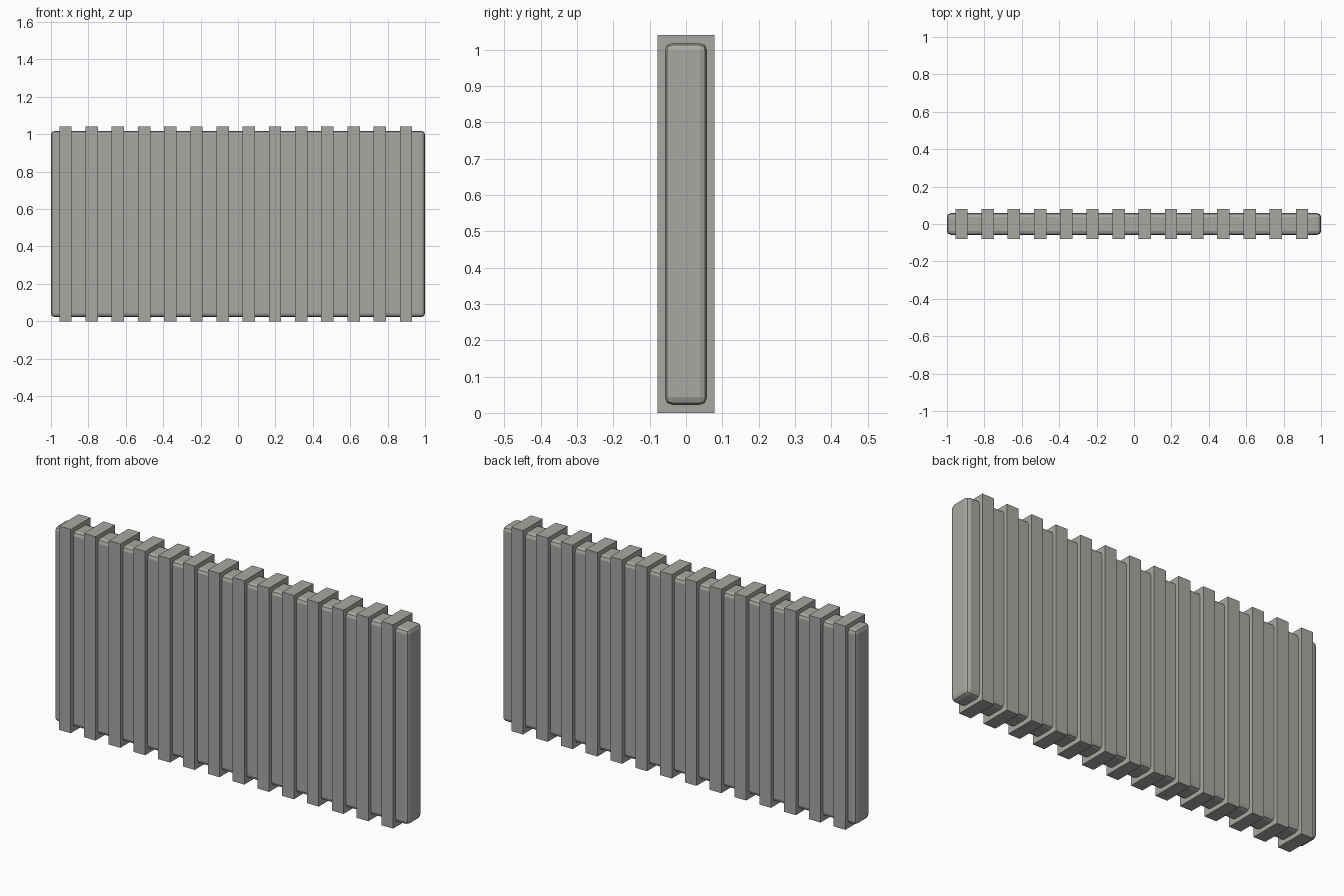
import bpy

# Remove the default object
cube = bpy.data.objects.get("Cube")
if cube:
    bpy.data.objects.remove(cube, do_unlink=True)

# Single grey metal
grey = bpy.data.materials.new("warm_grey")
grey.use_nodes = True
colour = (0.40, 0.39, 0.37, 1)
grey.diffuse_color = colour
grey.node_tree.nodes["Principled BSDF"].inputs["Base Color"].default_value = colour


def box(name, centre, size):
    bpy.ops.mesh.primitive_cube_add(size=1, location=centre)
    obj = bpy.context.object
    obj.name = name
    obj.scale = size
    bpy.ops.object.transform_apply(location=False, rotation=False, scale=True)
    obj.data.materials.append(grey)
    return obj


HEIGHT = 1.04

# Core panel with rounded edges
panel = box("core_panel", (0, 0, HEIGHT / 2), (2, 0.116, 0.996))
bevel = panel.modifiers.new("rounded_edges", "BEVEL")
bevel.width = 0.02
bevel.segments = 2

# Evenly spaced ribs that wrap around the panel
RIBS, SPACING, FIRST = 14, 0.14, -0.922
for i in range(RIBS):
    box(f"rib_{i + 1}", (FIRST + i * SPACING, 0, HEIGHT / 2), (0.066, 0.158, HEIGHT))
